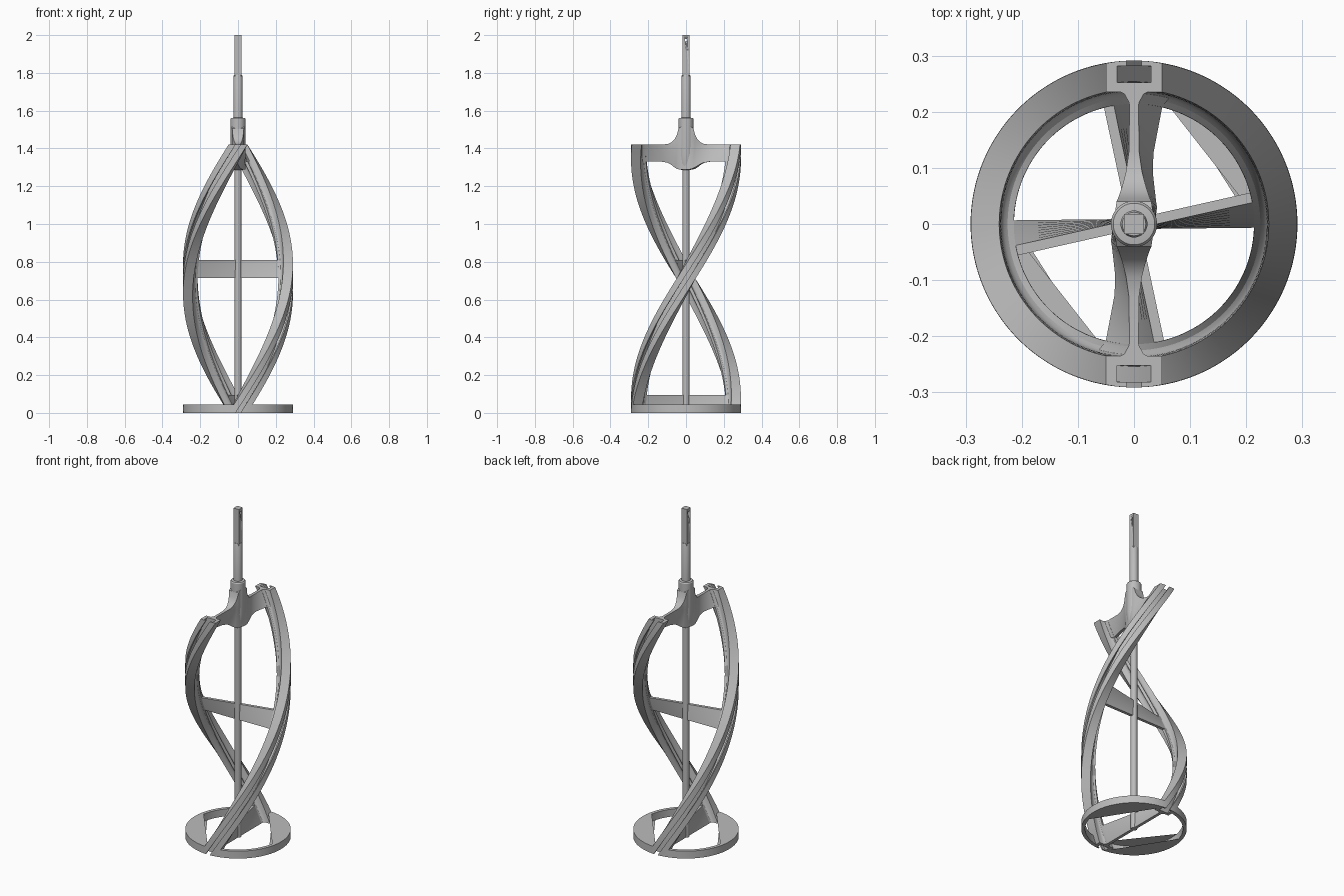
import bpy, bmesh, math
from mathutils import Matrix, Vector

if "Cube" in bpy.data.objects:
    bpy.data.objects.remove(bpy.data.objects["Cube"], do_unlink=True)

HEIGHT = 1.42   # the blades make half a turn over this height
R = 0.291       # outer radius

steel = bpy.data.materials.new("grey steel")
steel.use_nodes = True
steel.diffuse_color = (0.5, 0.5, 0.5, 1)
steel.node_tree.nodes["Principled BSDF"].inputs["Base Color"].default_value = (0.5, 0.5, 0.5, 1)


def finish(name, bm):
    bmesh.ops.recalc_face_normals(bm, faces=bm.faces)
    mesh = bpy.data.meshes.new(name)
    bm.to_mesh(mesh)
    bm.free()
    mesh.materials.append(steel)
    obj = bpy.data.objects.new(name, mesh)
    bpy.context.collection.objects.link(obj)
    bpy.ops.object.select_all(action='DESELECT')
    obj.select_set(True)
    bpy.context.view_layer.objects.active = obj
    bpy.ops.object.shade_smooth_by_angle(angle=math.radians(30))
    return obj


def twisted(x, y, z, turn=0):
    angle = turn + math.pi * min(z, HEIGHT) / HEIGHT
    return Matrix.Rotation(angle, 3, 'Z') @ Vector((x, y, z))


def loft(name, loops):
    """Skin a row of closed loops and cap both ends."""
    bm = bmesh.new()
    rows = [[bm.verts.new(p) for p in loop] for loop in loops]
    n = len(rows[0])
    for a, b in zip(rows, rows[1:]):
        for i in range(n):
            j = (i + 1) % n
            bm.faces.new((a[i], a[j], b[j], b[i]))
    caps = [bm.faces.new(rows[0]), bm.faces.new(rows[-1])]
    bmesh.ops.triangulate(bm, faces=caps)
    return finish(name, bm)


def twist_extrude(name, profile, top, steps, turn):
    heights = [top * i / steps for i in range(steps + 1)]
    return loft(name, [[twisted(x, y, z, turn) for x, y in profile] for z in heights])


def twisted_arm(name, stations):
    """Bar across the axis; stations are (radius, half thickness, bottom, top)."""
    both = [(-r, h, b, t) for r, h, b, t in reversed(stations)] + stations
    levels = [i / 8 for i in range(9)]
    loops = []
    for y, h, b, t in both:
        side = [(h, b + (t - b) * k) for k in levels]
        side += [(-h, z) for _, z in reversed(side)]
        loops.append([twisted(x, y, z) for x, z in side])
    return loft(name, loops)


def turned(name, profile, segments=48):
    """Solid of revolution from (radius, height) points."""
    steps = [2 * math.pi * i / segments for i in range(segments)]
    return loft(name, [[(r * math.cos(a), r * math.sin(a), z) for a in steps] for r, z in profile])


# Helical blades: T-slot channel outside, filleted rib inside
half = [(0.013, R), (0.032, 0.2895), (0.05, 0.2865), (0.05, 0.235), (0.024, 0.235),
        (0.015, 0.231), (0.010, 0.225), (0.009, 0.214)]
slot = [(0.03, 0.252), (0.03, 0.282), (0.013, 0.282)]
right_half = slot + half
blade = right_half + [(-x, y) for x, y in reversed(right_half)]

# Base ring: two arcs that follow the sides of the blades
start, end = math.radians(99), math.radians(261)
arc = [start + (end - start) * i / 40 for i in range(41)]
ring = [(R * math.cos(a), R * math.sin(a)) for a in arc]
ring += [(0.27 * math.cos(a), 0.27 * math.sin(a)) for a in reversed(arc)]

for side, turn in (("back", 0), ("front", math.pi)):
    twist_extrude(side + "_blade", blade, HEIGHT, 72, turn)
    twist_extrude(side + "_ring_arc", ring, 0.045, 3, turn)

# Cross bars
twisted_arm("lower_bar", [(0.02, 0.009, 0, 0.095), (0.22, 0.009, 0, 0.095)])
twisted_arm("middle_bar", [(0.02, 0.009, 0.715, 0.81), (0.22, 0.009, 0.715, 0.81)])
twisted_arm("top_yoke", [
    (0.02, 0.034, 1.288, 1.52), (0.04, 0.031, 1.291, 1.505), (0.047, 0.028, 1.295, 1.475),
    (0.058, 0.024, 1.301, 1.452), (0.075, 0.019, 1.313, 1.434), (0.095, 0.014, 1.324, 1.424),
    (0.13, 0.009, 1.33, 1.42), (0.215, 0.008, 1.33, 1.42), (0.237, 0.02, 1.33, 1.42)])

# Centre rod, hub and drive shaft
turned("centre_rod", [(0.018, 0), (0.018, 1.35)])
turned("hub", [(0.02, 1.285), (0.03, 1.288), (0.036, 1.32), (0.041, 1.37), (0.041, 1.555),
               (0.037, 1.561), (0.024, 1.563)])
turned("round_shaft", [(0.024, 1.55), (0.024, 1.783), (0.021, 1.79)])

# Square shank with a pin hole near its top
w = 0.018
shank = loft("square_shank", [[(-w, -w, z), (w, -w, z), (w, w, z), (-w, w, z)] for z in (1.78, 2.0)])
bm = bmesh.new()
bmesh.ops.create_cone(bm, cap_ends=True, segments=24, radius1=0.007, radius2=0.007, depth=0.1,
                      matrix=Matrix.Translation((0, 0, 1.974)) @ Matrix.Rotation(math.pi / 2, 4, 'Y'))
cutter = finish("pin_hole_cutter", bm)
cutter.hide_render = True
cut = shank.modifiers.new("pin hole", 'BOOLEAN')
cut.operation = 'DIFFERENCE'
cut.object = cutter
cut.solver = 'EXACT'
bpy.context.view_layer.objects.active = shank
bpy.ops.object.modifier_apply(modifier=cut.name)
bpy.data.objects.remove(cutter, do_unlink=True)
